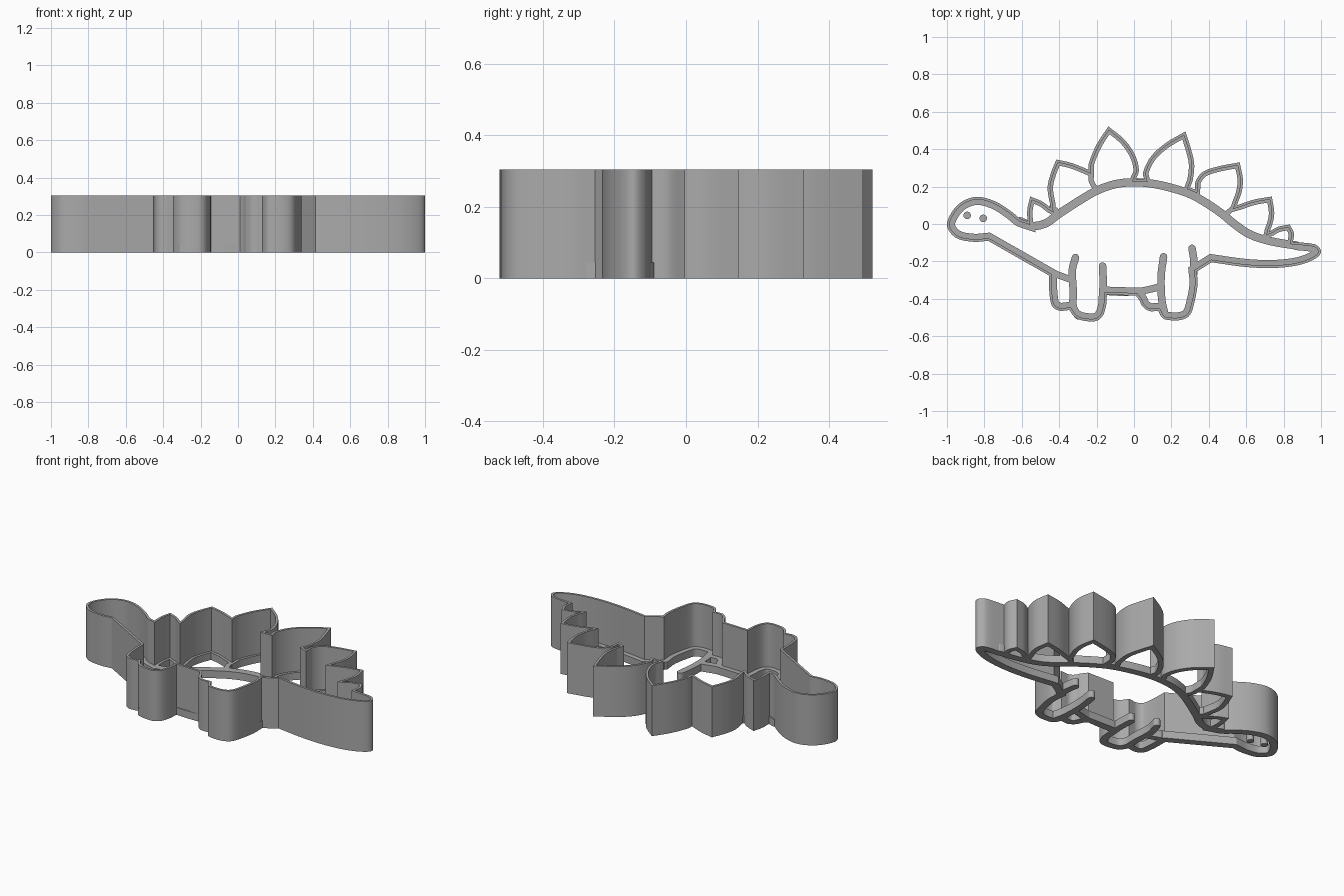
import bpy, bmesh, math
from mathutils import Vector

cube = bpy.data.objects.get("Cube")
if cube:
    bpy.data.objects.remove(cube, do_unlink=True)

WALL_HEIGHT, RIM_HEIGHT = 0.305, 0.045
WALL_WIDTH, BODY_WIDTH, PLATE_WIDTH = 0.014, 0.043, 0.029

gray = bpy.data.materials.new("plain_gray")
gray.use_nodes = True
gray.diffuse_color = (0.4, 0.4, 0.4, 1)
gray.node_tree.nodes["Principled BSDF"].inputs["Base Color"].default_value = (0.4, 0.4, 0.4, 1)


def smooth_path(points, steps=6):
    """Smooth path through points given in hundredths of a unit."""
    pts = [Vector(p) / 100 for p in points]
    if len(pts) == 2:
        return pts
    ext = [2 * pts[0] - pts[1]] + pts + [2 * pts[-1] - pts[-2]]
    path = []
    for a, b, c, d in zip(ext, ext[1:], ext[2:], ext[3:]):
        for i in range(steps):
            t = i / steps
            path.append(0.5 * (2 * b + (c - a) * t + (2 * a - 5 * b + 4 * c - d) * t * t
                               + (3 * b - a - 3 * c + d) * t ** 3))
    return path + [pts[-1]]


def side_vector(before, here, after):
    """Mitred vector pointing to the right of the direction of travel."""
    d1, d2 = (here - before), (after - here)
    d1 = d1.normalized() if d1.length else d2.normalized()
    d2 = d2.normalized() if d2.length else d1
    n1, n2 = Vector((d1.y, -d1.x)), Vector((d2.y, -d2.x))
    mid = (n1 + n2).normalized()
    return mid / max(mid.dot(n1), 0.5)


def finish(name, bm):
    bmesh.ops.recalc_face_normals(bm, faces=bm.faces)
    mesh = bpy.data.meshes.new(name)
    bm.to_mesh(mesh)
    bm.free()
    mesh.materials.append(gray)
    obj = bpy.data.objects.new(name, mesh)
    bpy.context.collection.objects.link(obj)
    bpy.ops.object.select_all(action='DESELECT')
    obj.select_set(True)
    bpy.context.view_layer.objects.active = obj
    bpy.ops.object.shade_smooth_by_angle(angle=math.radians(30))


def ring(name, path, widths, height):
    """Closed band whose outer edge is the path."""
    bm = bmesh.new()
    n = len(path)
    rows = []
    for i, p in enumerate(path):
        q = p + side_vector(path[i - 1], p, path[(i + 1) % n]) * widths[i]
        rows.append([bm.verts.new((v.x, v.y, z))
                     for v, z in ((p, 0), (p, height), (q, height), (q, 0))])
    for i in range(n):
        a, b = rows[i], rows[(i + 1) % n]
        for k in range(4):
            j = (k + 1) % 4
            bm.faces.new((a[k], a[j], b[j], b[k]))
    finish(name, bm)


def ribbon(name, points, width=0.04):
    """Low open strip with rounded ends."""
    path = smooth_path(points)
    last = len(path) - 1
    sides = [side_vector(path[max(i - 1, 0)], p, path[min(i + 1, last)]) * width / 2
             for i, p in enumerate(path)]

    def cap(centre, start):
        angle = math.atan2(start.y, start.x)
        return [centre + Vector((math.cos(angle + math.pi * k / 8),
                                 math.sin(angle + math.pi * k / 8))) * width / 2
                for k in range(1, 8)]

    outline = [p + s for p, s in zip(path, sides)] + cap(path[-1], sides[-1])
    outline += [p - s for p, s in zip(path[::-1], sides[::-1])] + cap(path[0], -sides[0])
    bm = bmesh.new()
    face = bm.faces.new([bm.verts.new((v.x, v.y, 0)) for v in outline])
    new = bmesh.ops.extrude_face_region(bm, geom=[face])["geom"]
    bmesh.ops.translate(bm, vec=(0, 0, RIM_HEIGHT),
                        verts=[g for g in new if isinstance(g, bmesh.types.BMVert)])
    finish(name, bm)


# Outline spans, running clockwise from the chin
head = [(-78, -9), (-86, -9.5), (-95, -7.5), (-100, -1), (-97, 7), (-91, 12.5), (-83, 14.5),
        (-74, 12), (-66, 7), (-61, 3), (-57, 1.5)]
plates = [
    ([(-57, 1.5), (-57, 8), (-55.5, 14.7)], [(-55.5, 14.7), (-49, 12), (-44.5, 8.5)]),
    ([(-44.5, 8.5), (-46.2, 19), (-44.5, 27), (-41.5, 34.5)],
     [(-41.5, 34.5), (-33, 32.5), (-24.3, 29)]),
    ([(-24.3, 29), (-24, 33), (-20, 42.5), (-13.7, 52.2)],
     [(-13.7, 52.2), (-5, 45), (0.5, 37), (2.6, 29), (1, 24)]),
    ([(5.5, 23.8), (5, 28), (9, 36), (16.5, 43), (27.5, 49.5)],
     [(27.5, 49.5), (30.5, 40), (32.2, 32), (31.5, 24), (30, 19.5)]),
    ([(32.5, 18.5), (33, 23), (37, 28), (45, 30.8), (56.5, 33)],
     [(56.5, 33), (58.2, 24), (57.5, 17), (55, 10)]),
    ([(55, 10), (64, 13), (73.7, 14.7)], [(73.7, 14.7), (75, 6), (74, 0), (72.5, -4)]),
    ([(72.5, -4), (77, -1.5), (83.3, -0.3)], [(83.3, -0.3), (85.5, -5), (85, -9.5)]),
]
tail = [(85, -9.5), (95, -10.5), (98.5, -12), (100, -15), (97, -18.5), (88, -22),
        (75, -23.5), (60, -23), (41.5, -20.5)]
back_leg = [(33.5, -25.5), (34, -32), (32.5, -41), (30, -48.5), (25, -51.3), (18, -51.3),
            (15, -50), (13, -46.5)]
back_far_leg = [(13, -46.5), (8, -46.5), (4.5, -44), (3, -41), (1, -38.3)]
front_leg = [(-14.5, -37.8), (-15, -44), (-17, -49.5), (-21, -52), (-28, -51.5),
             (-32, -49.5), (-34.5, -46)]
front_far_leg = [(-34.5, -46), (-40, -46.3), (-44, -43.5), (-45.3, -36), (-45.5, -27.5)]

spans = [(head, BODY_WIDTH)]
for left, right in plates:
    spans += [(left, PLATE_WIDTH), (right, PLATE_WIDTH)]
spans += [(s, BODY_WIDTH) for s in (tail, back_leg, back_far_leg, front_leg, front_far_leg)]

path, widths = [], []
for points, width in spans:
    for p in smooth_path(points):
        if not path or (p - path[-1]).length > 0.002:
            path.append(p)
            widths.append(width)
if (path[0] - path[-1]).length < 0.002:
    path.pop()
    widths.pop()

# Tall cutting wall and low reinforcing rim
ring("cutting_wall", path, [WALL_WIDTH] * len(path), WALL_HEIGHT)
ring("base_rim", path, widths, RIM_HEIGHT)

# Low strips that draw the inner lines
ribbon("back_line", [(-61, 1.5), (-54, -1), (-47, 0.5), (-40, 5.5), (-30, 12), (-20, 17.8),
                     (-10, 21.3), (0, 22.3), (10, 21.5), (20, 19.3), (30, 16), (39, 11),
                     (47, 5.5), (53, 0.5), (60, -4.5), (67, -7.5), (76, -9.8), (87, -11.5)], 0.044)
ribbon("front_leg_front_line", [(-31.3, -18), (-33, -25), (-32.5, -36), (-32.5, -44), (-30, -49)])
ribbon("front_leg_back_line", [(-16.8, -22.5), (-16.5, -30), (-16.5, -38)])
ribbon("back_leg_front_line", [(15.8, -17.5), (14.5, -28), (14.8, -40), (16.5, -48)])
ribbon("back_leg_back_line", [(31, -13), (32, -20), (31.7, -30)])
ribbon("chest_line", [(-44, -26), (-33, -30)], 0.036)
ribbon("belly_line", [(-16, -36), (-7, -36.5), (3, -36), (14.5, -33.5)], 0.038)

# Lower ends of the plates, where neighbours overlap
ribbon("plate_foot_1", [(-44, 9), (-40, 6)], 0.028)
ribbon("plate_foot_2", [(-22.8, 29), (-22.8, 23), (-20, 18)], 0.028)
ribbon("plate_foot_3", [(54, 9.5), (49, 5)], 0.028)
ribbon("plate_foot_4", [(72, -4.5), (69, -8)], 0.028)

# Eyes
for side, centre in (("front", (-0.892, 0.046)), ("back", (-0.806, 0.03))):
    bm = bmesh.new()
    bmesh.ops.create_cone(bm, cap_ends=True, segments=24, radius1=0.02, radius2=0.02,
                          depth=RIM_HEIGHT)
    bmesh.ops.translate(bm, verts=bm.verts, vec=(*centre, RIM_HEIGHT / 2))
    finish(side + "_eye", bm)
